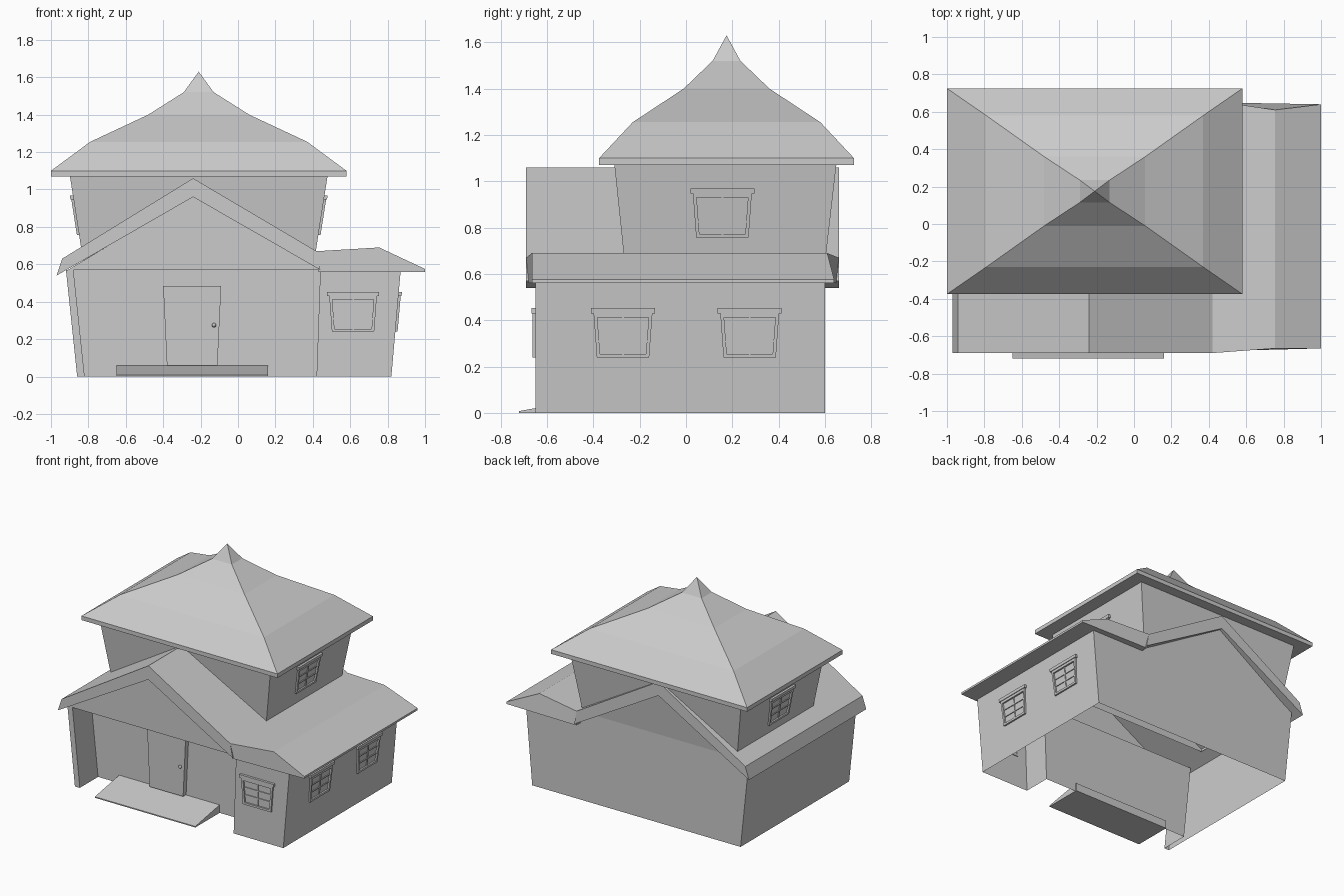
import bpy
import bmesh
from mathutils import Vector

if "Cube" in bpy.data.objects:
    bpy.data.objects.remove(bpy.data.objects["Cube"])

grey = bpy.data.materials.new("plain_grey")
grey.use_nodes = True
COLOUR = (0.6, 0.6, 0.6, 1)
grey.diffuse_color = COLOUR
grey.node_tree.nodes["Principled BSDF"].inputs["Base Color"].default_value = COLOUR


def finish(name, bm):
    bmesh.ops.recalc_face_normals(bm, faces=bm.faces[:])
    mesh = bpy.data.meshes.new(name)
    bm.to_mesh(mesh)
    bm.free()
    mesh.materials.append(grey)
    obj = bpy.data.objects.new(name, mesh)
    bpy.context.collection.objects.link(obj)
    return obj


def add_loft(bm, rings, start=True, end=True):
    """Join rings of equal length with quads, capping the ends on request."""
    rows = [[bm.verts.new(p) for p in ring] for ring in rings]
    n = len(rows[0])
    for a, b in zip(rows, rows[1:]):
        for i in range(n):
            j = (i + 1) % n
            bm.faces.new((a[i], a[j], b[j], b[i]))
    if start:
        bm.faces.new(rows[0])
    if end:
        bm.faces.new(rows[-1])
    return rows


def loft(name, rings, start=True, end=True):
    bm = bmesh.new()
    add_loft(bm, rings, start, end)
    return finish(name, bm)


def rect(x0, x1, y0, y1, z):
    return [(x0, y0, z), (x1, y0, z), (x1, y1, z), (x0, y1, z)]


# Ground floor walls: leaning outline with a recessed porch, open underneath
FRONT, BACK, PORCH, EAVE = -0.65, 0.60, -0.44, 0.57
depths = [FRONT, FRONT, PORCH, PORCH, FRONT, FRONT, BACK, BACK]
foot_x = [-0.86, -0.82, -0.82, 0.42, 0.42, 0.82, 0.82, -0.86]
head_x = [-0.92, -0.88, -0.88, 0.44, 0.44, 0.87, 0.87, -0.92]
loft("ground_walls",
     [[(x, y, 0) for x, y in zip(foot_x, depths)],
      [(x, y, EAVE) for x, y in zip(head_x, depths)]], False, False)

# Gable walls
for name, y in (("front_gable", FRONT), ("back_gable", BACK)):
    bm = bmesh.new()
    corners = [(-0.91, y, EAVE), (0.44, y, EAVE), (-0.24, y, 0.97)]
    bm.faces.new([bm.verts.new(c) for c in corners])
    finish(name, bm)

# Gable roof: thick bent slab running front to back
gable = [(-0.24, 1.06), (0.42, 0.67), (0.44, 0.57),
         (-0.24, 0.96), (-0.97, 0.54), (-0.94, 0.63)]
loft("gable_roof", [[(x, y, z) for x, z in gable] for y in (-0.69, 0.66)])

# Side roof with a low ridge: x, z, front y, back y
side = [(0.42, 0.67, -0.69, 0.66), (0.755, 0.69, -0.665, 0.61),
        (1.0, 0.575, -0.665, 0.64), (1.0, 0.56, -0.665, 0.64),
        (0.43, 0.56, -0.68, 0.65)]
loft("side_roof", [[(x, f, z) for x, z, f, b in side],
                   [(x, b, z) for x, z, f, b in side]])

# Upper floor walls, flaring upwards
loft("upper_walls", [rect(-0.825, 0.405, -0.26, 0.595, 0.6),
                     rect(-0.90, 0.48, -0.31, 0.65, 1.08)], False, False)

# Upper roof: flared hip with a small spire
spire = Vector((-0.21, 0.175, 1.63))
bm = bmesh.new()
rows = add_loft(bm, [rect(-1, 0.58, -0.375, 0.725, 1.07),
                     rect(-1, 0.58, -0.375, 0.725, 1.10),
                     rect(-0.79, 0.37, -0.23, 0.58, 1.255),
                     rect(-0.48, 0.06, -0.01, 0.36, 1.40),
                     rect(-0.29, -0.13, 0.115, 0.235, 1.52)], True, False)
tip = bm.verts.new(spire)
for i in range(4):
    bm.faces.new((rows[-1][i], rows[-1][(i + 1) % 4], tip))
finish("upper_roof", bm)


# Windows: tapered frames laid on the leaning walls
def window(name, place, u, z):
    """u is the centre along the wall, z the sill height; place maps u, z, out."""
    bm = bmesh.new()

    def plate(corners, out):
        add_loft(bm, [[place(u + a, z + b, w) for a, b in corners]
                      for w in (-0.005, out)])

    def bar(a0, a1, b0, b1, out):
        plate([(a0, b0), (a1, b0), (a1, b1), (a0, b1)], out)

    for s in (-1, 1):
        plate([(s * 0.113, 0), (s * 0.098, 0),
               (s * 0.112, 0.19), (s * 0.127, 0.19)], 0.012)
    bar(-0.1, 0.1, 0, 0.015, 0.012)
    bar(-0.113, 0.113, 0.172, 0.19, 0.012)
    bar(-0.138, 0.138, 0.19, 0.212, 0.017)
    bar(-0.004, 0.004, 0.015, 0.172, 0.006)
    for h in (0.065, 0.118):
        bar(-0.105, 0.105, h, h + 0.007, 0.006)
    finish(name, bm)


def on_front(u, z, w):
    return (u, FRONT - w, z)


def on_side(u, z, w):
    return (0.82 + 0.088 * z + w, u, z)


def on_upper(u, z, w):
    return (0.405 + 0.156 * (z - 0.6) + w, u, z)


def on_upper_mirrored(u, z, w):
    x, y, z = on_upper(u, z, w)
    return (2 * spire.x - x, y, z)


window("front_window", on_front, 0.615, 0.24)
window("side_window_front", on_side, -0.272, 0.24)
window("side_window_back", on_side, 0.275, 0.24)
window("upper_window_left", on_upper, 0.157, 0.757)
window("upper_window_right", on_upper_mirrored, 0.157, 0.757)

# Door and knob
door = [(-0.38, 0.06), (-0.11, 0.06), (-0.09, 0.485), (-0.40, 0.485)]
loft("door", [[(x, y, z) for x, z in door] for y in (-0.475, PORCH)])
bm = bmesh.new()
bmesh.ops.create_uvsphere(bm, u_segments=10, v_segments=6, radius=0.012)
bmesh.ops.translate(bm, verts=bm.verts[:], vec=(-0.128, -0.485, 0.275))
finish("door_knob", bm)

# Sloping entrance step
slope = [(-0.72, 0), (-0.72, 0.008), (-0.43, 0.06), (-0.43, 0)]
loft("entrance_step", [[(x, y, z) for y, z in slope] for x in (-0.65, 0.16)])
